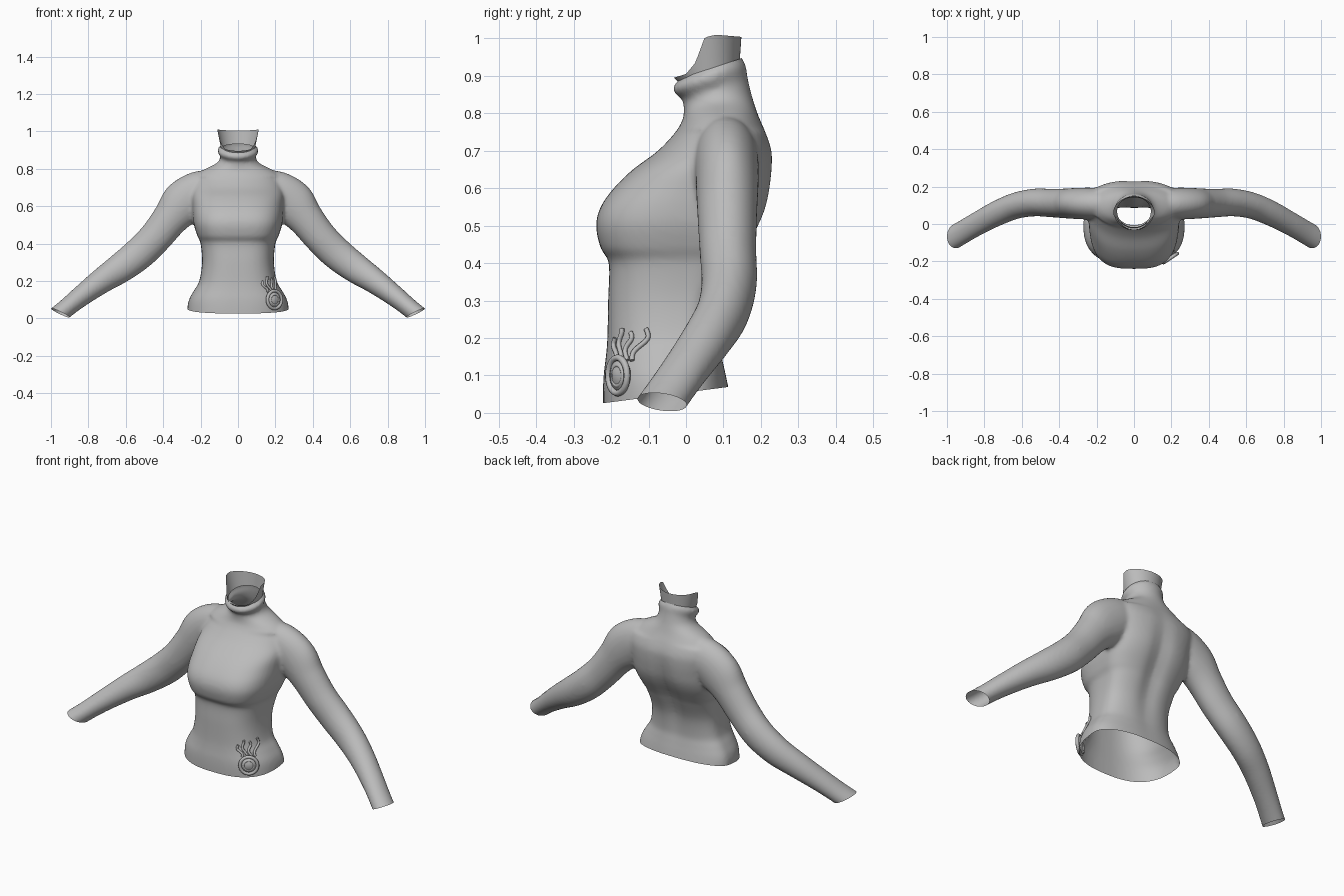
import bpy, bmesh, math
from mathutils import Vector
from mathutils.bvhtree import BVHTree

if "Cube" in bpy.data.objects:
    bpy.data.objects.remove(bpy.data.objects["Cube"])

cloth = bpy.data.materials.new("grey cloth")
cloth.diffuse_color = (0.5, 0.5, 0.5, 1)
cloth.use_nodes = True
cloth.node_tree.nodes["Principled BSDF"].inputs["Base Color"].default_value = cloth.diffuse_color


def spline(rows, steps=6):
    """Catmull-Rom resampling of a list of number tuples."""
    out = []
    for i in range(len(rows) - 1):
        p = [rows[max(0, min(len(rows) - 1, i + k))] for k in (-1, 0, 1, 2)]
        for s in range(steps):
            t = s / steps
            out.append([0.5 * (2 * b + (c - a) * t + (2 * a - 5 * b + 4 * c - d) * t * t
                               + (3 * b - a - 3 * c + d) * t ** 3) for a, b, c, d in zip(*p)])
    return out + [list(rows[-1])]


def loft(bm, rings, caps=True):
    loops = [[bm.verts.new(p) for p in ring] for ring in rings]
    n = len(loops[0])
    for lo, hi in zip(loops, loops[1:]):
        for i in range(n):
            bm.faces.new((lo[i], lo[(i + 1) % n], hi[(i + 1) % n], hi[i]))
    if caps:
        bm.faces.new(loops[0][::-1])
        bm.faces.new(loops[-1])


def make(name, bm):
    mesh = bpy.data.meshes.new(name)
    bm.to_mesh(mesh)
    bm.free()
    ob = bpy.data.objects.new(name, mesh)
    bpy.context.collection.objects.link(ob)
    mesh.materials.append(cloth)
    for f in mesh.polygons:
        f.use_smooth = True
    return ob


def power(v, n):
    return math.copysign(abs(v) ** (2 / n), v)


SIDES = 64
ANGLES = [2 * math.pi * i / SIDES for i in range(SIDES)]

# Torso: height, half width, front y, back y, front squareness, tilt
torso = [(-.06, .275, -.22, .125, 2.6, 0), (.04, .272, -.222, .118, 2.6, 0),
         (.10, .262, -.220, .108, 2.6, 0), (.15, .235, -.214, .098, 2.6, 0),
         (.20, .207, -.210, .092, 2.7, 0), (.30, .192, -.208, .105, 2.8, 0),
         (.40, .200, -.206, .145, 3, 0), (.44, .217, -.228, .165, 3.1, 0),
         (.50, .236, -.240, .198, 3.1, 0), (.55, .242, -.228, .218, 3, 0),
         (.60, .245, -.193, .228, 2.8, 0), (.65, .25, -.142, .233, 2.6, 0),
         (.70, .25, -.075, .232, 2.3, 0), (.75, .235, -.028, .215, 2.1, 0),
         (.79, .19, -.008, .195, 2, .04), (.83, .113, -.006, .178, 2, .15),
         (.865, .095, -.010, .166, 2, .3), (.885, .106, -.031, .162, 2, .33),
         (.905, .108, -.034, .158, 2, .33), (.925, .09, -.012, .146, 2, .33),
         (.98, .085, -.005, .14, 2, .33)]
bm = bmesh.new()
rings = []
for z, hx, yf, yb, n, tilt in spline(torso):
    mid = (yf + yb) / 2 if z > .75 else (yf + 2 * yb) / 3
    ring = []
    for a in ANGLES:
        c, s = math.cos(a), math.sin(a)
        k = n if s < 0 else 2 + (n - 2) * .5
        x = hx * power(c, k)
        y = mid + power(s, k) * (yb - mid if s > 0 else mid - yf)
        if s > 0:  # spine groove
            y -= .022 * math.exp(-(x / .05) ** 2) * math.exp(-((z - .45) / .22) ** 2)
        ring.append((x, y, z + tilt * (y - mid)))
    rings.append(ring)
loft(bm, rings)

# Sleeves: centre x, y, z, radius in the front plane, radius in depth
sleeve = [(.10, .105, .70, .09, .075), (.20, .108, .675, .115, .085),
          (.29, .110, .615, .122, .084), (.36, .110, .535, .098, .080),
          (.44, .112, .435, .089, .076), (.53, .115, .345, .087, .074),
          (.63, .098, .268, .080, .070), (.73, .058, .200, .068, .067),
          (.84, .000, .118, .056, .063), (.93, -.052, .045, .050, .063),
          (1.04, -.115, -.045, .054, .066)]
path = spline(sleeve)
for side in (1, -1):
    rings = []
    for i, (x, y, z, ra, rb) in enumerate(path):
        p, q = path[max(i - 1, 0)], path[min(i + 1, len(path) - 1)]
        d = (Vector(q[:3]) - Vector(p[:3])).normalized()
        up = Vector((0, 1, 0)).cross(d).normalized()
        dep = d.cross(up)
        ring = [Vector((x, y, z)) + up * ra * math.cos(a) + dep * rb * math.sin(a) for a in ANGLES[::2]]
        rings.append([(side * v.x, v.y, v.z) for v in ring])
    if side < 0:
        rings = [r[::-1] for r in rings]
    loft(bm, rings)
body = make("sweater", bm)

# Fuse the torso and sleeves into one soft skin
bpy.context.view_layer.objects.active = body
body.select_set(True)
m = body.modifiers.new("fuse", 'REMESH')
m.mode, m.voxel_size, m.use_smooth_shade = 'VOXEL', .0095, True
m = body.modifiers.new("soften", 'SMOOTH')
m.factor, m.iterations = .5, 7
for name in ("fuse", "soften"):
    bpy.ops.object.modifier_apply(modifier=name)

# Open the hem, collar and cuffs
bm = bmesh.new()
bm.from_mesh(body.data)


def cut(co, no, inside):
    faces = [f for f in bm.faces if inside(f.calc_center_median())]
    geom = set(faces)
    for f in faces:
        geom.update(f.edges)
        geom.update(f.verts)
    bmesh.ops.bisect_plane(bm, geom=list(geom), plane_co=co, plane_no=no, clear_outer=True)


cut((0, -.22, .026), (0, .13, -1), lambda c: abs(c.x) < .34 and c.z < .2)
cut((0, .06, .918), (0, -.33, 1), lambda c: c.z > .85)
for side in (1, -1):
    cut((side * .95, -.065, .029), (side * .42, -.1, -.9), lambda c: c.x * side > .8)
tree = BVHTree.FromBMesh(bm)
bm.to_mesh(body.data)
bm.free()
for f in body.data.polygons:
    f.use_smooth = True

# Neck: open tube with the front cut low
rim = [(-.04, .893), (.0, .905), (.025, .935), (.05, 1.003), (.08, 1.01), (.2, 1.0)]


def rim_height(y):
    for (y0, z0), (y1, z1) in zip(rim, rim[1:]):
        if y <= y1:
            return z0 + (z1 - z0) * max(0, (y - y0) / (y1 - y0))
    return rim[-1][1]


bm = bmesh.new()
rings = []
for k in range(9):
    ring = []
    for a in ANGLES:
        y0 = .063 + .08 * math.sin(a)
        low = .905 + .33 * (y0 - .06)
        yt = .058 + .09 * math.sin(a)
        z = low + (max(rim_height(yt), low + .01) - low) * k / 8
        w = max(0, min(1, (z - .89) / .12))
        ring.append(((.087 + .024 * w) * math.cos(a), y0 + (yt - y0) * k / 8, z))
    rings.append(ring)
loft(bm, rings, caps=False)
make("neck", bm)

# Hip brooch, laid on the cloth
normal = Vector((.55, -.83, 0)).normalized()
across = Vector((0, 0, 1)).cross(normal)
centre = Vector((.2, -.19, .1))


def on_cloth(u, v, lift):
    start = centre + across * u + Vector((0, 0, v)) + normal * .3
    hit = tree.ray_cast(start, -normal)[0]
    return (hit or start - normal * .3) + normal * lift


def tube(name, points, radius, cyclic=False):
    cu = bpy.data.curves.new(name, 'CURVE')
    cu.dimensions, cu.bevel_depth, cu.bevel_resolution = '3D', radius, 2
    cu.use_fill_caps = True
    sp = cu.splines.new('POLY')
    sp.points.add(len(points) - 1)
    for p, co in zip(sp.points, points):
        p.co = (*co, 1)
    sp.use_cyclic_u, sp.use_smooth = cyclic, True
    cu.materials.append(cloth)
    bpy.context.collection.objects.link(bpy.data.objects.new(name, cu))


hub = on_cloth(0, 0, .008)
for name, r, thick in (("brooch_rim", .045, .009), ("brooch_inner_ring", .026, .006)):
    tube(name, [hub + across * r * math.cos(a) + Vector((0, 0, r * 1.05 * math.sin(a)))
                for a in ANGLES[::2]], thick, True)
bm = bmesh.new()
rings = [[hub + normal * h + across * r * math.cos(a) + Vector((0, 0, r * math.sin(a)))
          for a in ANGLES[::2]] for r, h in ((.045, -.012), (.045, 0), (.024, .004), (.014, .009))]
loft(bm, rings)
make("brooch_plate", bm)

# Wavy strands rising from the brooch
for i, (u0, u1, top) in enumerate([(-.035, -.06, .10), (-.014, -.035, .125), (.01, .0, .115), (.033, .045, .125)]):
    pts = []
    for k in range(13):
        t = k / 12
        u = u0 + (u1 - u0) * t + .008 * math.sin(t * 7 + i)
        pts.append(on_cloth(u, .04 + (top - .04) * t, .005))
    tube("brooch_strand_%d" % (i + 1), pts, .0065)
